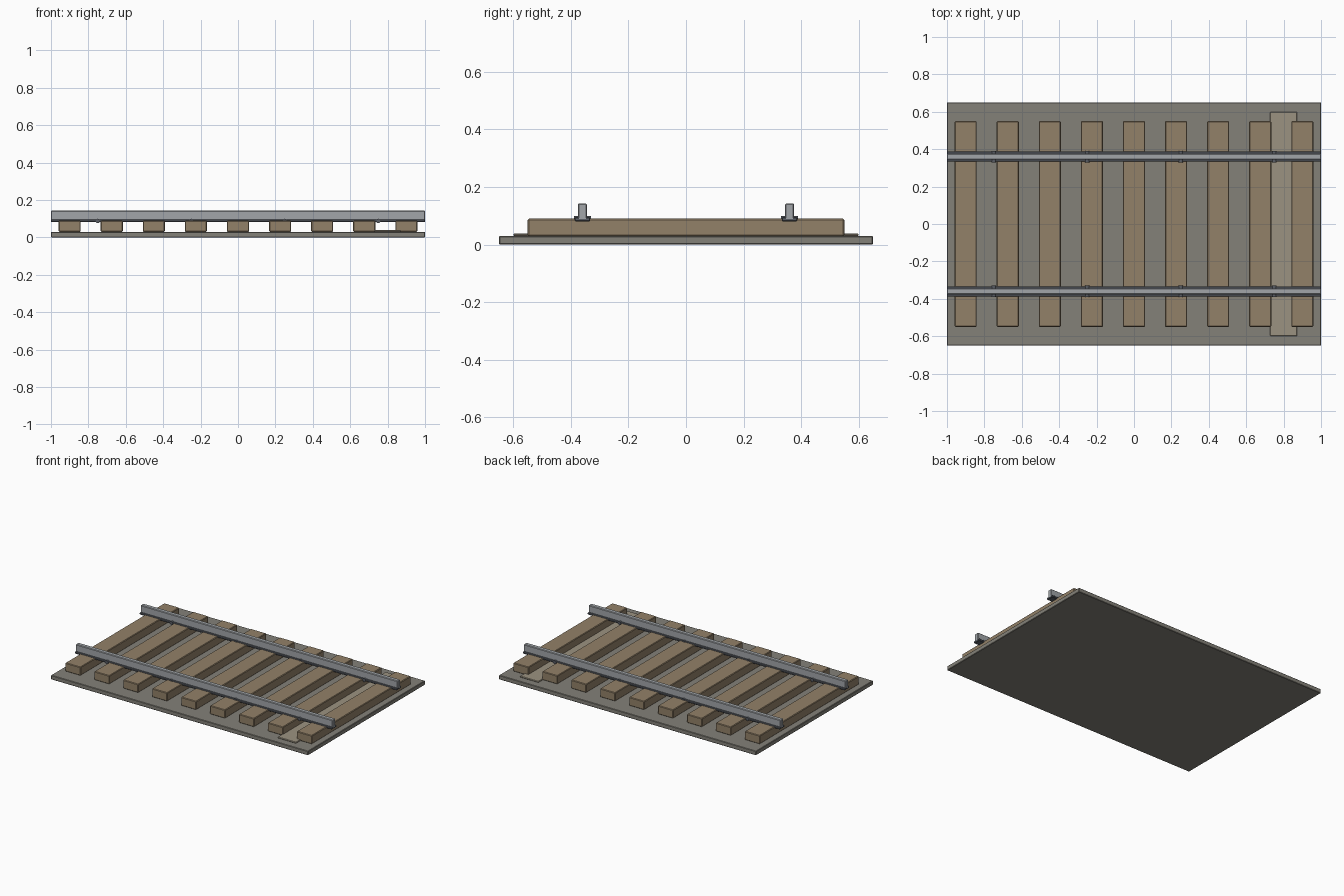
import bpy, math

if "Cube" in bpy.data.objects:
    bpy.data.objects.remove(bpy.data.objects["Cube"])


def material(name, rgb):
    m = bpy.data.materials.new(name)
    m.diffuse_color = (*rgb, 1)
    m.use_nodes = True
    m.node_tree.nodes["Principled BSDF"].inputs["Base Color"].default_value = m.diffuse_color
    return m


STONE = material("stone", (0.23, 0.22, 0.19))
WOOD = material("wood", (0.29, 0.22, 0.14))
SAND = material("sand", (0.33, 0.29, 0.22))
STEEL = material("steel", (0.36, 0.38, 0.40))
DARK = material("dark_steel", (0.10, 0.11, 0.13))


def box(name, x, y, z, mat, bevel=0.0):
    """Box from (min, max) ranges on each axis."""
    bpy.ops.mesh.primitive_cube_add(size=1, location=[sum(r) / 2 for r in (x, y, z)])
    o = bpy.context.object
    o.name = name
    o.scale = [r[1] - r[0] for r in (x, y, z)]
    bpy.ops.object.transform_apply(location=False, rotation=False, scale=True)
    o.data.materials.append(mat)
    if bevel:
        b = o.modifiers.new("bevel", 'BEVEL')
        b.width = bevel
        b.segments = 1
    return o


# Ballast bed and the pale strip lying on it
box("track_bed", (-1, 1), (-0.65, 0.65), (0, 0.03), STONE, 0.003)
box("pale_strip", (0.728, 0.872), (-0.6, 0.6), (0.03, 0.039), SAND, 0.003)

# Sleepers
for i in range(9):
    x = -0.9 + 0.225 * i
    box(f"sleeper_{i + 1}", (x - 0.059, x + 0.059), (-0.55, 0.55), (0.03, 0.09), WOOD, 0.004)

# Rails with a wider dark foot and bolts along it
for side, y in (("front", -0.36), ("back", 0.36)):
    box(f"{side}_rail_head", (-1, 1), (y - 0.016, y + 0.016), (0.085, 0.143), STEEL, 0.004)
    box(f"{side}_rail_foot", (-1, 1), (y - 0.027, y + 0.027), (0.081, 0.095), DARK, 0.003)
    for x in (-0.75, -0.25, 0.25, 0.75):
        bpy.ops.mesh.primitive_cylinder_add(vertices=12, radius=0.012, depth=0.06,
                                            location=(x, y, 0.088),
                                            rotation=(math.pi / 2, 0, 0))
        bolt = bpy.context.object
        bolt.name = f"{side}_rail_bolt"
        bolt.data.materials.append(DARK)
        bpy.ops.object.shade_smooth_by_angle()
